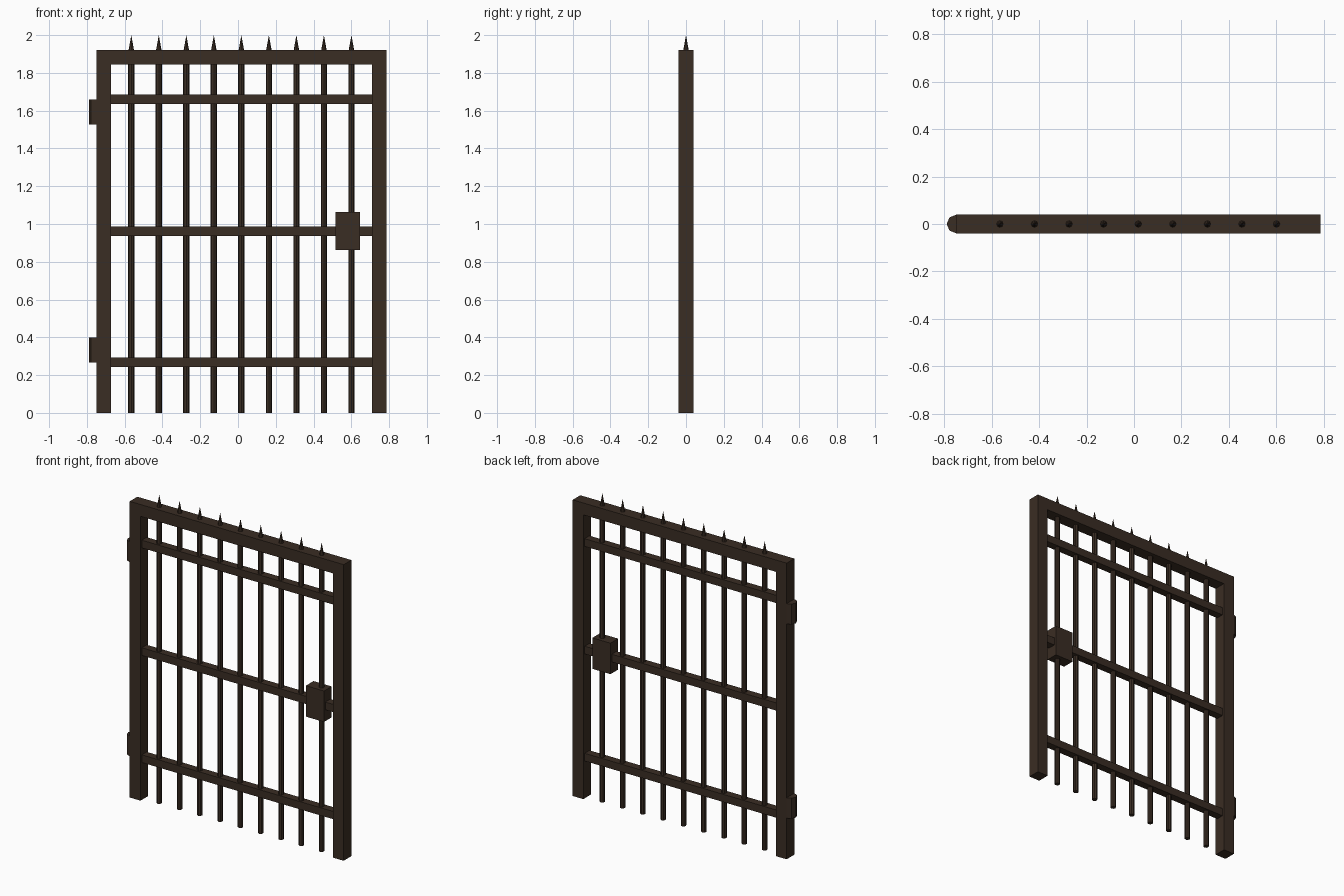
import bpy, math

if "Cube" in bpy.data.objects:
    bpy.data.objects.remove(bpy.data.objects["Cube"])


def material(name, rgb):
    m = bpy.data.materials.new(name)
    m.diffuse_color = (*rgb, 1)
    m.use_nodes = True
    m.node_tree.nodes["Principled BSDF"].inputs["Base Color"].default_value = m.diffuse_color
    return m


IRON = material("dark brown iron", (0.042, 0.026, 0.017))


def finish(name, mat):
    o = bpy.context.object
    o.name = name
    o.data.materials.append(mat)
    return o


def box(name, x, y, z, mat=IRON):
    """Box from (min, max) ranges on each axis."""
    bpy.ops.mesh.primitive_cube_add(size=1, location=[sum(r) / 2 for r in (x, y, z)])
    o = finish(name, mat)
    o.scale = [r[1] - r[0] for r in (x, y, z)]
    bpy.ops.object.transform_apply(location=False, rotation=False, scale=True)
    return o


def rod(name, x, z, r1, r2, sides, mat=IRON):
    """Upright rod, or a cone when r2 is zero."""
    bpy.ops.mesh.primitive_cone_add(vertices=sides, radius1=r1, radius2=r2,
                                    depth=z[1] - z[0], location=(x, 0, sum(z) / 2))
    return finish(name, mat)


DEPTH = (-0.039, 0.039)

# outer frame
box("left_post", (-0.75, -0.673), DEPTH, (0, 1.845))
box("right_post", (0.71, 0.786), DEPTH, (0, 1.845))
box("top_beam", (-0.75, 0.786), DEPTH, (1.845, 1.922))

# cross rails
for name, z in (("lower_rail", 0.267), ("middle_rail", 0.962), ("upper_rail", 1.66)):
    box(name, (-0.673, 0.71), (-0.025, 0.025), (z - 0.025, z + 0.025))

# vertical bars with spikes above the top beam
for i in range(9):
    x = -0.565 + i * 0.1457
    rod(f"bar_{i + 1}", x, (0, 1.85), 0.0165, 0.0165, 8)
    rod(f"spike_{i + 1}", x, (1.92, 2.0), 0.0145, 0, 8)

# lock box
box("lock_box", (0.515, 0.645), DEPTH, (0.863, 1.064))

# hinge barrels on the left post
for name, z in (("lower_hinge", 0.333), ("upper_hinge", 1.593)):
    rod(name, -0.75, (z - 0.066, z + 0.066), 0.039, 0.039, 8)
